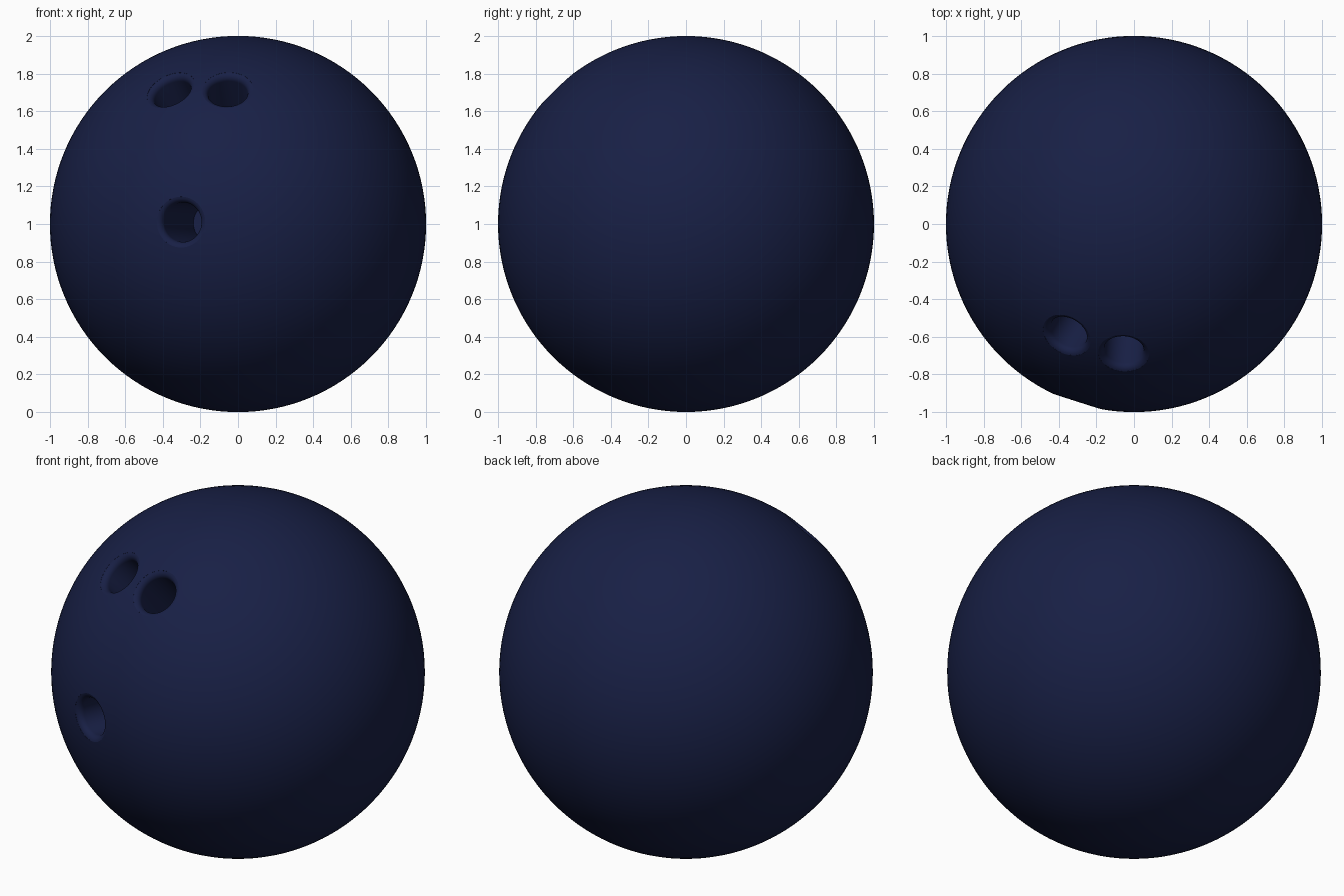
import bpy, bmesh, math
from mathutils import Vector

if "Cube" in bpy.data.objects:
    bpy.data.objects.remove(bpy.data.objects["Cube"])

CENTRE = Vector((0, 0, 1))

# Ball
bpy.ops.mesh.primitive_uv_sphere_add(segments=128, ring_count=64, radius=1, location=CENTRE)
ball = bpy.context.object
ball.name = "bowling_ball"
mat = bpy.data.materials.new("dark_blue")
mat.diffuse_color = (0.009, 0.014, 0.06, 1)
mat.use_nodes = True
mat.node_tree.nodes["Principled BSDF"].inputs["Base Color"].default_value = mat.diffuse_color
ball.data.materials.append(mat)


def hole_cutter(name, direction, radius, depth, fillet=0.035, sides=48):
    """Lathed drill shape with a rounded flare where it meets the ball surface."""
    rim = radius + fillet
    top = math.sqrt(1 - rim * rim) - fillet
    profile = [(radius, 1 - depth)]
    for i in range(7):
        a = math.radians(180 - 82 * i / 6)
        profile.append((rim + fillet * math.cos(a), top + fillet * math.sin(a)))
    profile.append((rim + 0.01, 1.1))
    bm = bmesh.new()
    rings = [[bm.verts.new((r * math.cos(2 * math.pi * k / sides),
                            r * math.sin(2 * math.pi * k / sides), z))
              for k in range(sides)] for r, z in profile]
    for lo, hi in zip(rings, rings[1:]):
        for k in range(sides):
            n = (k + 1) % sides
            bm.faces.new((lo[k], lo[n], hi[n], hi[k]))
    bm.faces.new(rings[0][::-1])
    bm.faces.new(rings[-1])
    mesh = bpy.data.meshes.new(name)
    bm.to_mesh(mesh)
    bm.free()
    mesh.materials.append(mat)
    ob = bpy.data.objects.new(name, mesh)
    bpy.context.collection.objects.link(ob)
    ob.location = CENTRE
    ob.rotation_euler = Vector(direction).to_track_quat('Z', 'Y').to_euler()
    ob.hide_render = True
    return ob


# Two finger holes and a thumb hole
cutters = [
    hole_cutter("finger_hole_left", (-0.36, -0.595, 0.715), 0.105, 0.55),
    hole_cutter("finger_hole_right", (-0.055, -0.69, 0.715), 0.105, 0.55),
    hole_cutter("thumb_hole", (-0.305, -0.95, 0.01), 0.105, 0.55),
]
bpy.context.view_layer.objects.active = ball
for c in cutters:
    m = ball.modifiers.new(c.name, 'BOOLEAN')
    m.operation = 'DIFFERENCE'
    m.solver = 'EXACT'
    m.object = c
    bpy.ops.object.modifier_apply(modifier=m.name)
for c in cutters:
    bpy.data.objects.remove(c)

bpy.ops.object.select_all(action='DESELECT')
ball.select_set(True)
bpy.ops.object.shade_smooth_by_angle(angle=math.radians(35))
